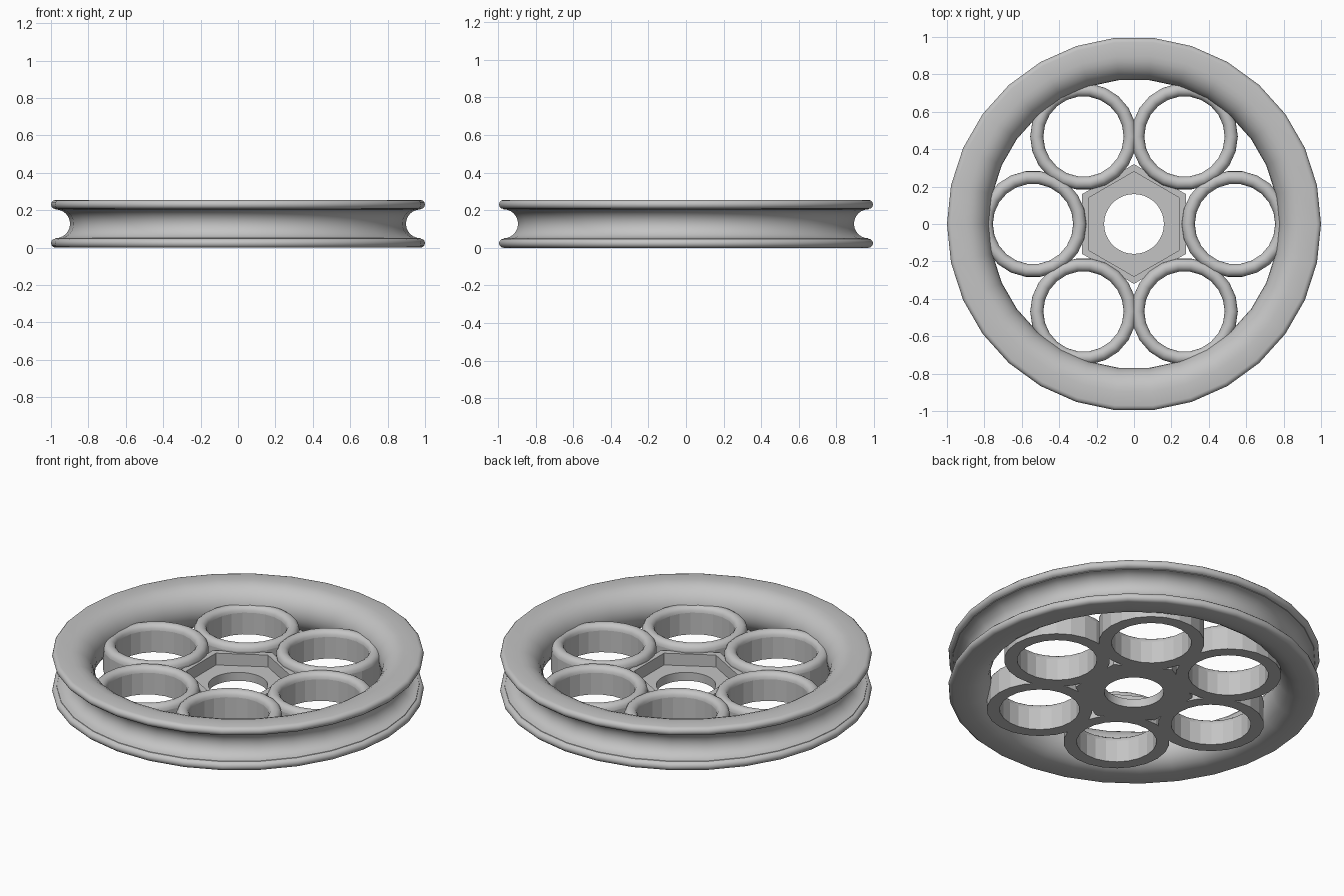
import bpy, bmesh
from math import pi, cos, sin, radians

if "Cube" in bpy.data.objects:
    bpy.data.objects.remove(bpy.data.objects["Cube"], do_unlink=True)

grey = bpy.data.materials.new("light grey")
grey.use_nodes = True
grey.diffuse_color = (0.55, 0.55, 0.55, 1)
grey.node_tree.nodes["Principled BSDF"].inputs["Base Color"].default_value = grey.diffuse_color

HEIGHT = 0.255
MID = HEIGHT / 2


def arc(cx, cz, r, start, end, steps):
    """Points of an arc in the radius-height plane, angles in degrees."""
    angles = [radians(start + (end - start) * i / steps) for i in range(steps + 1)]
    return [(cx + r * cos(a), cz + r * sin(a)) for a in angles]


def finish(bm, name, angle=40):
    bmesh.ops.recalc_face_normals(bm, faces=bm.faces)
    mesh = bpy.data.meshes.new(name)
    bm.to_mesh(mesh)
    bm.free()
    mesh.materials.append(grey)
    obj = bpy.data.objects.new(name, mesh)
    bpy.context.collection.objects.link(obj)
    bpy.ops.object.select_all(action="DESELECT")
    obj.select_set(True)
    bpy.context.view_layer.objects.active = obj
    bpy.ops.object.shade_smooth_by_angle(angle=radians(angle))
    return obj


def lathe(name, profile, segments, x=0, y=0):
    """Spin a closed profile about the vertical axis through (x, y)."""
    bm = bmesh.new()
    rows = [[bm.verts.new((x + r * cos(2 * pi * i / segments),
                           y + r * sin(2 * pi * i / segments), z))
             for r, z in profile] for i in range(segments)]
    for i, row in enumerate(rows):
        after = rows[(i + 1) % segments]
        for j in range(len(profile)):
            k = (j + 1) % len(profile)
            bm.faces.new((row[j], after[j], after[k], row[k]))
    return finish(bm, name)


# Rim: bulging inner wall, rounded flanges and a half-round outer groove
lip = 0.024
rim = arc(0.901, MID, MID, 90, 270, 14)
rim += arc(1 - lip, lip, lip, -90, 90, 6)
rim += arc(0.975, MID, 0.077, 270, 90, 12)
rim += arc(1 - lip, HEIGHT - lip, lip, -90, 90, 6)
lathe("grooved_rim", rim, 30)

# Six low spoke rings with rounded tops, faceted walls and flat undersides
ring_profile = [(0.215, 0), (0.285, 0)] + arc(0.25, 0.128, 0.035, 0, 180, 8)
for i in range(6):
    a = i * pi / 3
    ring = lathe(f"spoke_ring_{i + 1}", ring_profile, 22, 0.54 * cos(a), 0.54 * sin(a))
    for face in ring.data.polygons:
        if abs(face.normal.z) < 0.01:
            face.use_smooth = False


# Hub: hexagonal block with a hexagonal recess and a round bore
def loop(bm, radius, z, hexagon):
    count = 36
    verts = []
    for i in range(count):
        a = 2 * pi * i / count + pi / 6
        # A hexagon's edge distance varies with the angle from its flat
        r = radius
        if hexagon:
            r *= cos(pi / 6) / cos((a - pi / 6) % (pi / 3) - pi / 6)
        verts.append(bm.verts.new((r * cos(a), r * sin(a), z)))
    return verts


bm = bmesh.new()
floor, top = 0.05, 0.12
loops = [loop(bm, 0.16, 0, False), loop(bm, 0.32, 0, True), loop(bm, 0.32, top, True),
         loop(bm, 0.28, top, True), loop(bm, 0.28, floor, True), loop(bm, 0.16, floor, False)]
for k, lower in enumerate(loops):
    upper = loops[(k + 1) % len(loops)]
    for i in range(len(lower)):
        j = (i + 1) % len(lower)
        bm.faces.new((lower[i], lower[j], upper[j], upper[i]))
finish(bm, "hexagonal_hub", 30)
